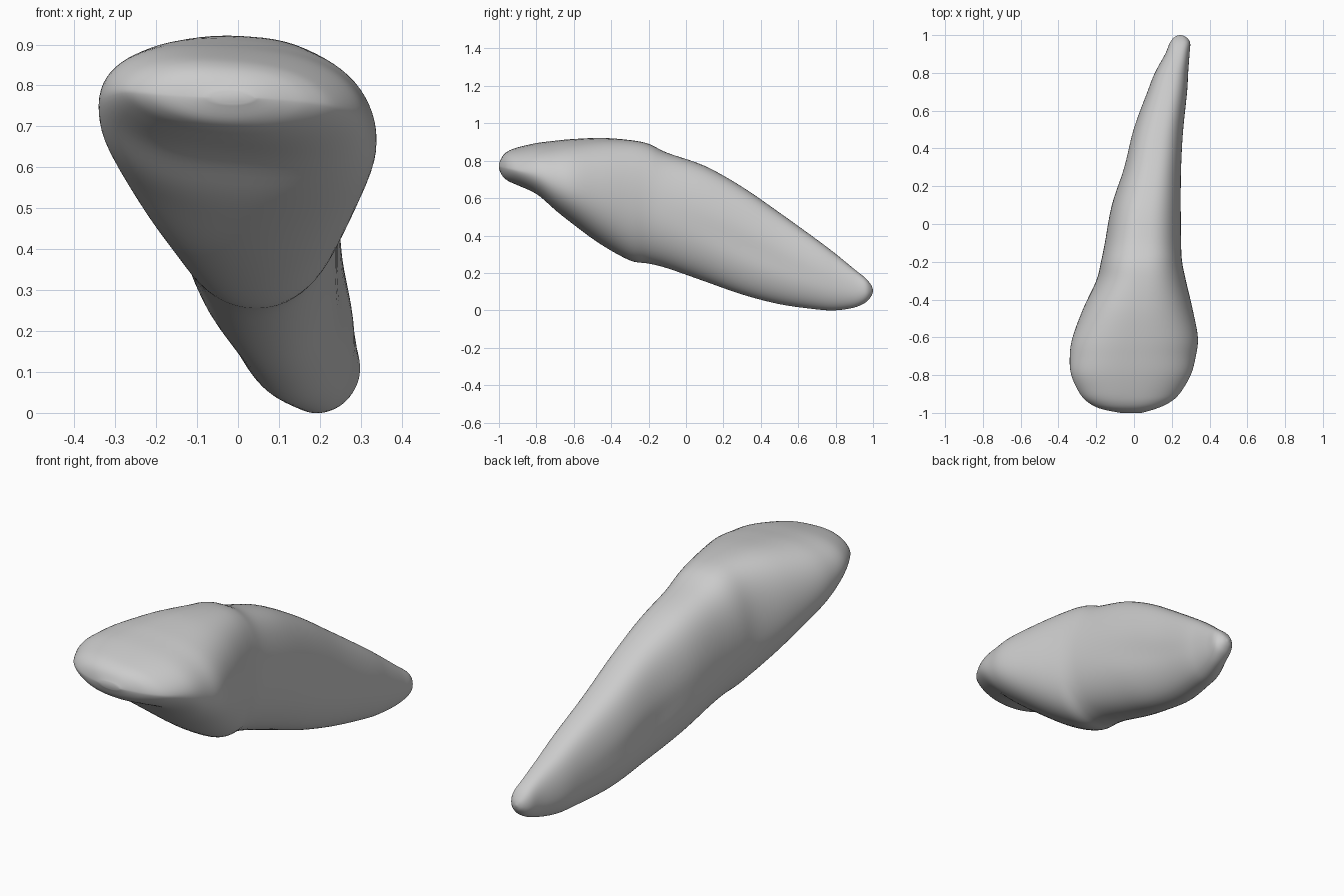
import bpy, bmesh, math

cube = bpy.data.objects.get("Cube")
if cube:
    bpy.data.objects.remove(cube, do_unlink=True)

# Cross-sections along the tooth: y, left x, right x, bottom z, top z
SECTIONS = [
    (-1.00, -0.07, 0.04, 0.755, 0.785),
    (-0.98, -0.17, 0.11, 0.715, 0.825),
    (-0.95, -0.235, 0.18, 0.69, 0.85),
    (-0.90, -0.285, 0.24, 0.665, 0.868),
    (-0.80, -0.332, 0.30, 0.61, 0.89),
    (-0.70, -0.34, 0.327, 0.525, 0.903),
    (-0.60, -0.325, 0.338, 0.455, 0.913),
    (-0.45, -0.27, 0.31, 0.35, 0.92),
    (-0.30, -0.20, 0.275, 0.267, 0.91),
    (-0.20, -0.175, 0.255, 0.25, 0.89),
    (-0.10, -0.155, 0.25, 0.225, 0.842),
    (0.10, -0.12, 0.25, 0.155, 0.772),
    (0.30, -0.055, 0.253, 0.085, 0.66),
    (0.50, -0.005, 0.263, 0.033, 0.522),
    (0.70, 0.07, 0.282, 0.005, 0.378),
    (0.80, 0.11, 0.287, 0.0, 0.302),
    (0.90, 0.165, 0.294, 0.015, 0.22),
    (0.96, 0.19, 0.297, 0.042, 0.172),
    (0.99, 0.215, 0.275, 0.075, 0.135),
    (1.00, 0.24, 0.25, 0.10, 0.11),
]
STEPS, SIDES = 5, 72


def blend(a, b, c, d, t):
    """Smooth curve through b and c."""
    return b + 0.5 * t * (c - a + t * (2*a - 5*b + 4*c - d + t * (3*(b - c) + d - a)))


def bump(v, centre, width):
    return math.exp(-((v - centre) / width) ** 2)


def ring_points(y, x0, x1, z0, z1):
    cx, cz, rx, rz = (x0 + x1) / 2, (z0 + z1) / 2, (x1 - x0) / 2, (z1 - z0) / 2
    crown = 1 / (1 + math.exp((y + 0.3) * 10))
    edge = 1 / (1 + math.exp((y + 0.85) * 25))            # thin biting edge
    for k in range(SIDES):
        a = math.tau * k / SIDES
        c, s = math.cos(a), math.sin(a)
        power = 2 / (2.1 + 0.4 * max(s, 0))               # fuller outer face
        u = math.copysign(abs(c) ** power, c)
        v = math.copysign(abs(s) ** (power + 0.3 * edge), s)
        u *= 1 - 0.04 * bump(y, 0.35, 0.3) * bump(v, -0.1, 0.25)  # root groove
        x = cx + rx * u
        z = cz + rz * v - 0.075 * crown * rx * u * min(1, rz / 0.1)  # slanted crown
        if s < 0:                                         # hollow behind the edge
            z += 0.02 * bump(y, -0.76, 0.13) * bump(u, 0, 0.6) * -s
        yield x, y, z


# Loft the sections into one closed skin
bm = bmesh.new()
rings = []
last = len(SECTIONS) - 1
for i in range(last):
    four = [SECTIONS[min(max(j, 0), last)] for j in range(i - 1, i + 3)]
    for n in range(STEPS + (i == last - 1)):
        values = [blend(*col, n / STEPS) for col in zip(*four)]
        rings.append([bm.verts.new(p) for p in ring_points(*values)])
for a, b in zip(rings, rings[1:]):
    for k in range(SIDES):
        m = (k + 1) % SIDES
        bm.faces.new((a[k], a[m], b[m], b[k]))
bm.faces.new(rings[0])
bm.faces.new(rings[-1])
bmesh.ops.recalc_face_normals(bm, faces=bm.faces)
mesh = bpy.data.meshes.new("tooth")
bm.to_mesh(mesh)
bm.free()
tooth = bpy.data.objects.new("tooth", mesh)
bpy.context.collection.objects.link(tooth)

# Single plain grey material
grey = bpy.data.materials.new("plain grey")
grey.use_nodes = True
grey.diffuse_color = (0.6, 0.6, 0.6, 1)
grey.node_tree.nodes["Principled BSDF"].inputs["Base Color"].default_value = (0.6, 0.6, 0.6, 1)
mesh.materials.append(grey)

# Soft shading
bpy.ops.object.select_all(action='DESELECT')
tooth.select_set(True)
bpy.context.view_layer.objects.active = tooth
bpy.ops.object.shade_smooth()
